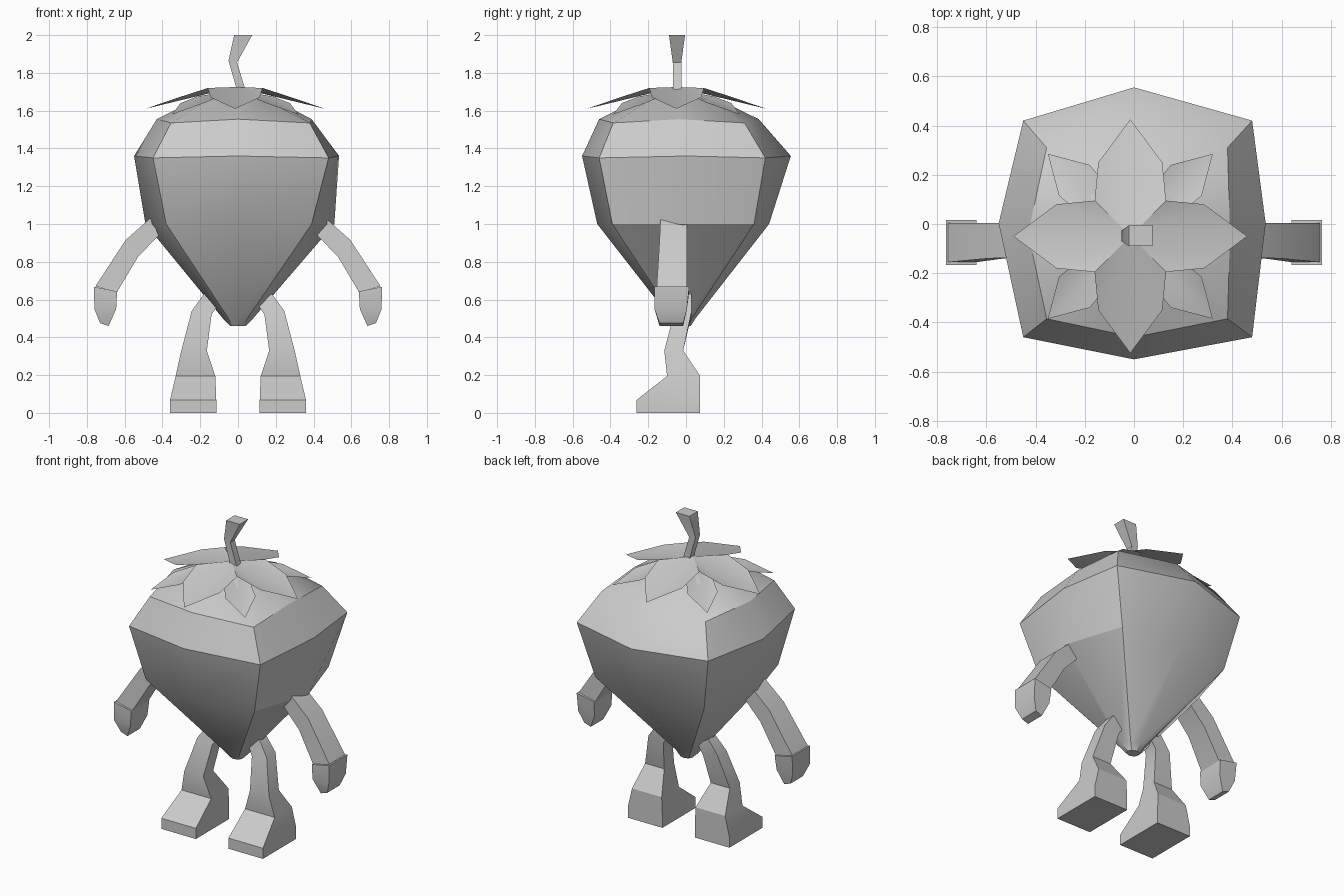
import bpy, bmesh, math

cube = bpy.data.objects.get("Cube")
if cube:
    bpy.data.objects.remove(cube)

grey = bpy.data.materials.new("plain grey")
grey.use_nodes = True
grey.diffuse_color = (0.6, 0.6, 0.6, 1)
grey.node_tree.nodes["Principled BSDF"].inputs["Base Color"].default_value = (0.6, 0.6, 0.6, 1)


def finish(name, bm, angle=30):
    bmesh.ops.recalc_face_normals(bm, faces=bm.faces)
    mesh = bpy.data.meshes.new(name)
    bm.to_mesh(mesh)
    bm.free()
    mesh.materials.append(grey)
    obj = bpy.data.objects.new(name, mesh)
    bpy.context.collection.objects.link(obj)
    bpy.ops.object.select_all(action='DESELECT')
    obj.select_set(True)
    bpy.context.view_layer.objects.active = obj
    bpy.ops.object.shade_smooth_by_angle(angle=math.radians(angle))
    return obj


def loft(name, rings, angle=30):
    """Skin a closed solid through rings with equal point counts."""
    bm = bmesh.new()
    loops = [[bm.verts.new(p) for p in ring] for ring in rings]
    n = len(loops[0])
    for a, b in zip(loops, loops[1:]):
        for i in range(n):
            j = (i + 1) % n
            bm.faces.new((a[i], a[j], b[j], b[i]))
    bm.faces.new(loops[0])
    bm.faces.new(loops[-1])
    return finish(name, bm, angle)


def box_ring(x0, x1, y0, y1, z0, z1):
    """Four-point ring whose height goes from z0 at x0 to z1 at x1."""
    return [(x0, y0, z0), (x1, y0, z1), (x1, y1, z1), (x0, y1, z0)]


def body_ring(left, right, front, back, cl, cr, cf, cb, z_mid, z_corner):
    """Eight-point ring: four side middles and four corners."""
    ym = (front + back) / 2
    return [(0, front, z_mid), (cr, cf, z_corner), (right, ym, z_mid), (cr, cb, z_corner),
            (0, back, z_mid), (cl, cb, z_corner), (left, ym, z_mid), (cl, cf, z_corner)]


# Fruit body, from the tip to the crown
loft("body", [
    body_ring(-.04, .04, -.045, .025, -.03, .03, -.035, .015, .46, .46),
    body_ring(-.08, .08, -.08, .05, -.05, .05, -.06, .03, .50, .50),
    body_ring(-.49, .51, -.47, .44, -.38, .39, -.39, .36, 1.0, 1.0),
    body_ring(-.55, .535, -.55, .555, -.45, .48, -.46, .42, 1.36, 1.35),
    body_ring(-.43, .39, -.46, .385, -.355, .38, -.385, .31, 1.555, 1.535),
    body_ring(-.22, .19, -.25, .17, -.16, .14, -.19, .11, 1.66, 1.655),
    body_ring(-.05, .05, -.09, .01, -.035, .035, -.08, 0, 1.70, 1.70),
])


def leaf_whorl(name, outline, z_centre, turn=0):
    """Four-fold star of leaves; outline gives (x, y, z) for one quarter."""
    bm = bmesh.new()
    centre = bm.verts.new((-.015, -.05, z_centre))
    verts = []
    for k in range(4):
        a = turn + k * math.pi / 2
        c, s = math.cos(a), math.sin(a)
        verts += [bm.verts.new((x * c - y * s - .015, x * s + y * c - .05, z)) for x, y, z in outline]
    for i, v in enumerate(verts):
        bm.faces.new((centre, v, verts[(i + 1) % len(verts)]))
    return finish(name, bm, 40)


# Large raised leaves along the axes, smaller ones on the diagonals
leaf_whorl("upper_leaves", [(.30, -.13, 1.67), (.475, 0, 1.61), (.30, .13, 1.67), (.145, .145, 1.72)], 1.725)
leaf_whorl("lower_leaves", [(.20, .09, 1.675), (.29, .165, 1.64), (.335, .335, 1.58),
                            (.165, .29, 1.64), (.09, .20, 1.675)], 1.71)

# Crooked stem
loft("stem", [
    box_ring(.0, .045, -.07, -.025, 1.69, 1.69),
    box_ring(-.05, -.005, -.07, -.025, 1.865, 1.855),
    box_ring(-.02, .075, -.09, -.005, 2.0, 2.0),
])

# Limbs on both sides
for side, s in (("left", 1), ("right", -1)):
    def limb(name, sections):
        loft(side + "_" + name, [box_ring(s * a, s * b, *rest) for a, b, *rest in sections])

    limb("arm", [
        (.42, .46, -.135, .005, .94, 1.035),
        (.53, .595, -.14, .005, .825, .915),
        (.64, .755, -.155, .005, .64, .67),
    ])
    limb("hand", [
        (.64, .763, -.167, .017, .643, .668),
        (.645, .76, -.167, .005, .55, .55),
        (.685, .73, -.14, -.015, .46, .475),
    ])
    limb("leg", [
        (.115, .36, -.262, .075, 0, 0),
        (.115, .36, -.262, .075, .068, .068),
        (.12, .33, -.10, .075, .195, .195),
        (.165, .30, -.115, -.015, .33, .33),
        (.14, .245, -.06, .03, .52, .54),
        (.10, .18, -.04, .03, .58, .63),
    ])
